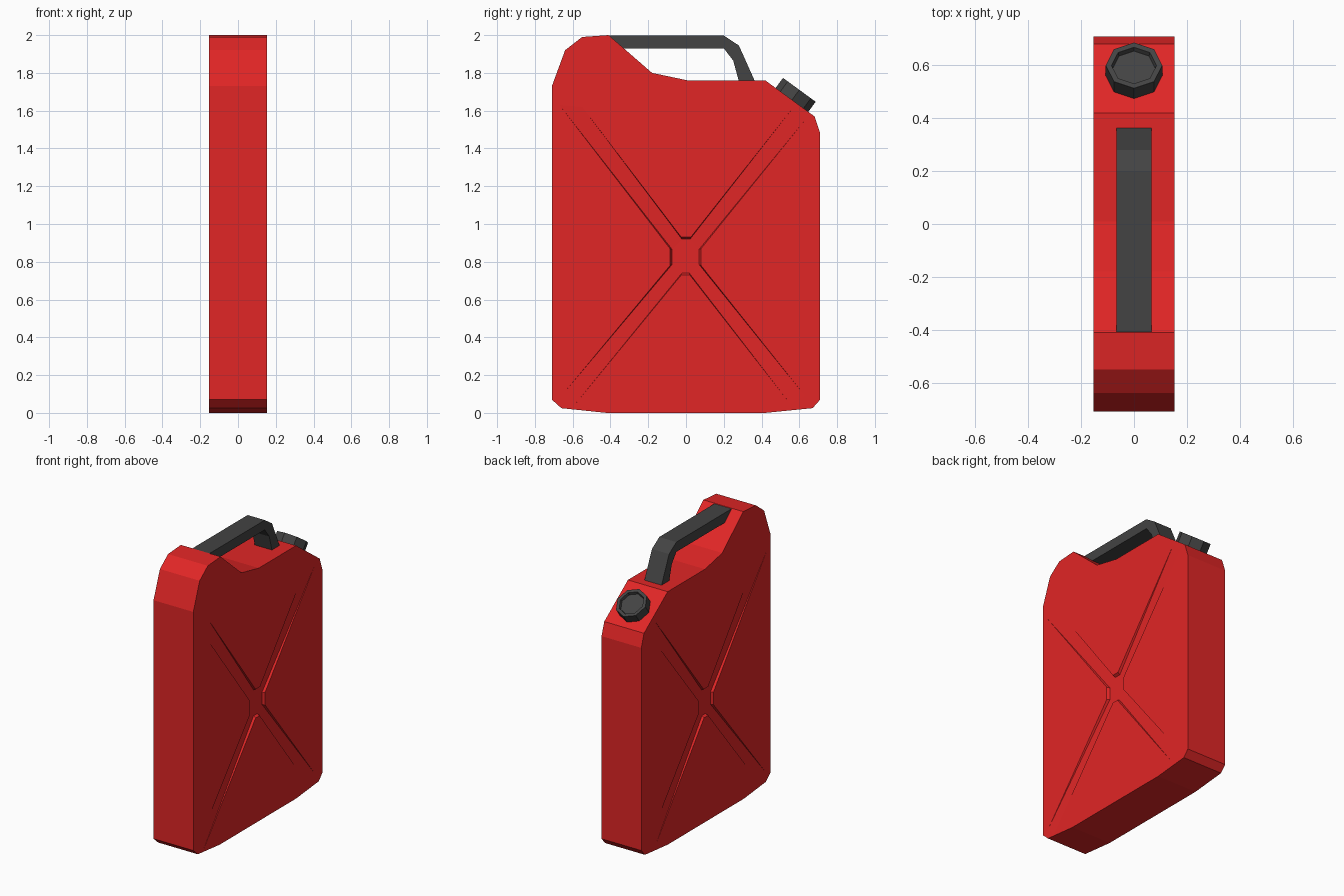
import bpy, bmesh, math
from mathutils import Matrix

if "Cube" in bpy.data.objects:
    bpy.data.objects.remove(bpy.data.objects["Cube"])


def material(name, rgb):
    m = bpy.data.materials.new(name)
    m.diffuse_color = (*rgb, 1)
    m.use_nodes = True
    m.node_tree.nodes["Principled BSDF"].inputs["Base Color"].default_value = m.diffuse_color
    return m


RED = material("red paint", (0.75, 0.019, 0.019))
DARK = material("dark grey plastic", (0.056, 0.056, 0.056))


def finish(bm, name, mat):
    bmesh.ops.recalc_face_normals(bm, faces=bm.faces[:])
    me = bpy.data.meshes.new(name)
    bm.to_mesh(me)
    bm.free()
    me.materials.append(mat)
    ob = bpy.data.objects.new(name, me)
    bpy.context.collection.objects.link(ob)
    return ob


def ring(bm, pts, x):
    return [bm.verts.new((x, y, z)) for y, z in pts]


def loop_edges(bm, vs):
    n = len(vs)
    return [bm.edges.get((vs[i], vs[(i + 1) % n])) or bm.edges.new((vs[i], vs[(i + 1) % n]))
            for i in range(n)]


def bridge(bm, a, b):
    n = len(a)
    for i in range(n):
        j = (i + 1) % n
        bm.faces.new((a[i], a[j], b[j], b[i]))


# can body: side profile (y, z) with a tapering X-shaped groove on each side
HALF, DEPTH = 0.153, 0.018
profile = [(-0.71, 0.07), (-0.66, 0.025), (-0.42, 0), (0.42, 0), (0.67, 0.025),
           (0.71, 0.07), (0.71, 1.48), (0.68, 1.57), (0.42, 1.76), (0.01, 1.76),
           (-0.18, 1.80), (-0.41, 2.0), (-0.55, 1.99), (-0.64, 1.92), (-0.71, 1.73)]
# groove hub, one pair of points per arm, and the arm tips (same order)
hub = [(0.08, 0.87), (0.025, 0.93), (-0.025, 0.93), (-0.085, 0.87),
       (-0.085, 0.78), (-0.025, 0.73), (0.02, 0.73), (0.08, 0.78)]
tips = [(0.63, 1.55), (0.57, 1.62), (-0.55, 1.62), (-0.67, 1.63),
        (-0.66, 0.09), (-0.60, 0.03), (0.55, 0.05), (0.63, 0.09)]
floor_pts = [(y * 0.87, 0.83 + (z - 0.83) * 0.9) for y, z in hub]

bm = bmesh.new()
sides = []
for s in (-1, 1):
    outer = ring(bm, profile, s * HALF)
    sides.append(outer)
    h = ring(bm, hub, s * HALF)
    t = ring(bm, tips, s * HALF)
    f = ring(bm, floor_pts, s * (HALF - DEPTH))
    outline = []
    for a in range(0, 8, 2):
        b, c = a + 1, (a + 2) % 8
        outline += [h[a], t[a], t[b], h[b]]
        bm.faces.new((f[a], t[a], t[b], f[b]))      # arm floor
        bm.faces.new((h[a], t[a], f[a]))            # arm walls
        bm.faces.new((h[b], f[b], t[b]))
        bm.faces.new((h[b], h[c], f[c], f[b]))      # wall between arms
    bm.faces.new(f)
    edges = loop_edges(bm, outer) + loop_edges(bm, outline)
    bmesh.ops.triangle_fill(bm, edges=edges, use_beauty=True)
bridge(bm, *sides)
finish(bm, "can_body", RED)

# carrying handle
handle = [(-0.41, 1.998), (0.20, 1.998), (0.28, 1.945), (0.365, 1.755),
          (0.28, 1.755), (0.25, 1.865), (0.20, 1.93), (-0.34, 1.93)]
bm = bmesh.new()
left, right = ring(bm, handle, -0.066), ring(bm, handle, 0.066)
bridge(bm, left, right)
bm.faces.new(left)
bm.faces.new(right)
finish(bm, "handle", DARK)

# octagonal cap with recessed top, square to the sloped shoulder
bm = bmesh.new()
levels = [(0.107, -0.01), (0.107, 0.066), (0.085, 0.066), (0.08, 0.048)]
rings = [[bm.verts.new((r * math.sin(i * math.pi / 4), r * math.cos(i * math.pi / 4), z))
          for i in range(8)] for r, z in levels]
for a, b in zip(rings, rings[1:]):
    bridge(bm, a, b)
bm.faces.new(rings[0])
bm.faces.new(rings[-1])
bm.transform(Matrix.Translation((0, 0.561, 1.657)) @
             Matrix.Rotation(-math.atan2(0.19, 0.26), 4, 'X'))
finish(bm, "cap", DARK)
